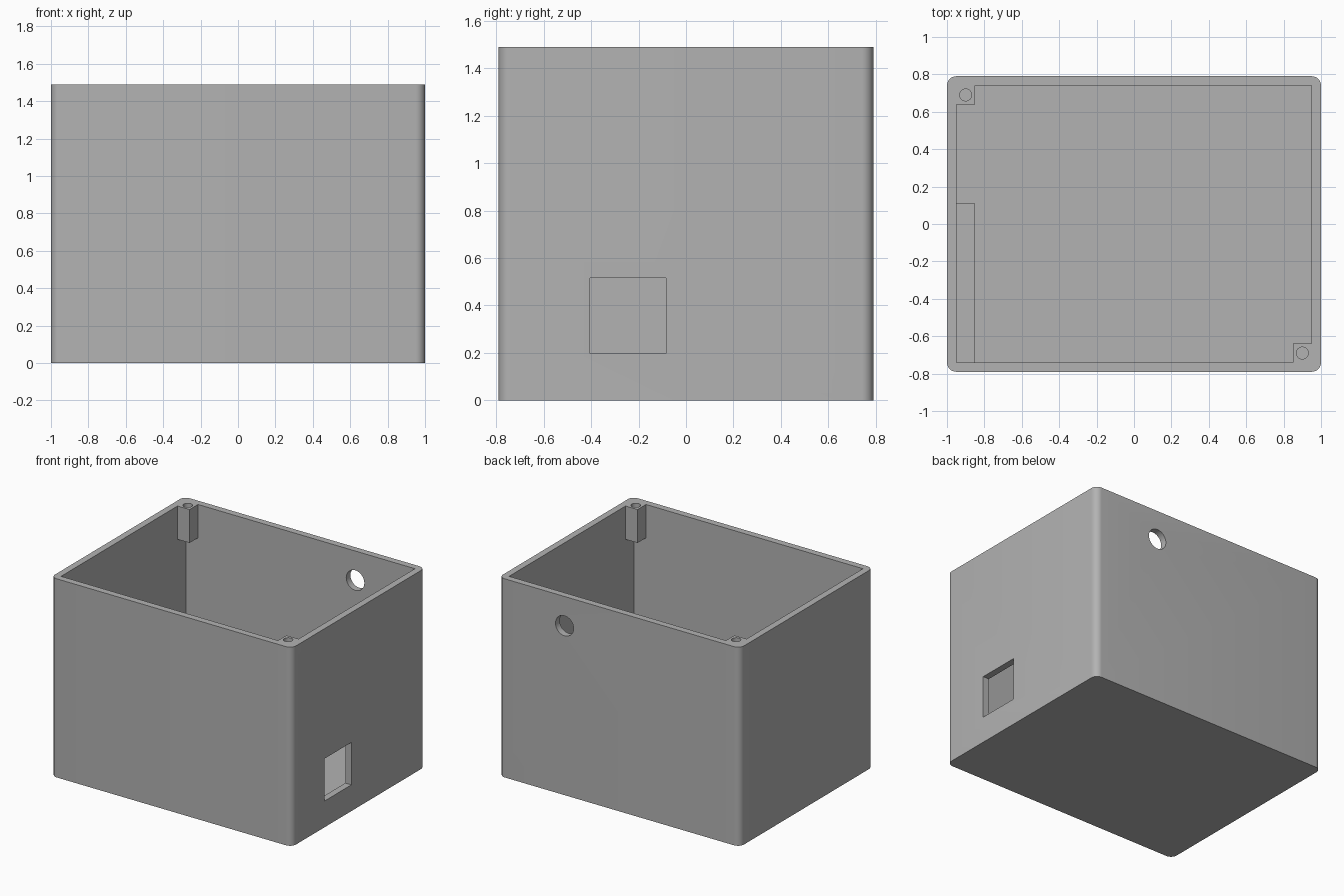
import bpy, bmesh, math

default = bpy.data.objects.get("Cube")
if default:
    bpy.data.objects.remove(default, do_unlink=True)

# Overall sizes
HX, HY, H = 1.0, 0.79, 1.49        # half width, half depth, height
WALL, RADIUS = 0.05, 0.05
IX, IY = HX - WALL, HY - WALL      # inner half sizes
POST, POST_H, LEDGE_H = 0.1, 0.25, 0.15

grey = bpy.data.materials.new("Plain grey")
grey.use_nodes = True
grey.diffuse_color = (0.45, 0.45, 0.45, 1)
grey.node_tree.nodes["Principled BSDF"].inputs["Base Color"].default_value = grey.diffuse_color


def prism(name, outline, z0, z1):
    """Extrude an anticlockwise outline from z0 up to z1."""
    bm = bmesh.new()
    base = bm.faces.new([bm.verts.new((x, y, z0)) for x, y in outline])
    ext = bmesh.ops.extrude_face_region(bm, geom=[base])
    for v in ext["geom"]:
        if isinstance(v, bmesh.types.BMVert):
            v.co.z = z1
    bmesh.ops.recalc_face_normals(bm, faces=bm.faces)
    mesh = bpy.data.meshes.new(name)
    bm.to_mesh(mesh)
    bm.free()
    mesh.materials.append(grey)
    obj = bpy.data.objects.new(name, mesh)
    bpy.context.collection.objects.link(obj)
    return obj


def rectangle(x0, x1, y0, y1):
    return [(x0, y0), (x1, y0), (x1, y1), (x0, y1)]


def circle(cx, cy, r, n=32):
    return [(cx + r * math.cos(math.tau * i / n), cy + r * math.sin(math.tau * i / n))
            for i in range(n)]


def rounded_rectangle(hx, hy, r, steps=8):
    points = []
    for k, (sx, sy) in enumerate([(1, 1), (-1, 1), (-1, -1), (1, -1)]):
        for i in range(steps + 1):
            a = math.pi / 2 * (k + i / steps)
            points.append((sx * (hx - r) + r * math.cos(a), sy * (hy - r) + r * math.sin(a)))
    return points


case = prism("enclosure_case", rounded_rectangle(HX, HY, RADIUS), 0, H)


def cut(cutter):
    cutter.hide_render = True
    mod = case.modifiers.new("cut", "BOOLEAN")
    mod.operation, mod.solver, mod.object = "DIFFERENCE", "EXACT", cutter
    bpy.context.view_layer.objects.active = case
    bpy.ops.object.modifier_apply(modifier=mod.name)
    bpy.data.objects.remove(cutter, do_unlink=True)


# Cavity: main space, floor level beside the ledge, mouth around the screw posts
cut(prism("cavity_cutter", rectangle(-IX, IX, -IY, IY), LEDGE_H, H - POST_H))
ledge_x, ledge_y = -IX + POST, 0.11
cut(prism("floor_cutter", [(ledge_x, -IY), (IX, -IY), (IX, IY), (-IX, IY),
                           (-IX, ledge_y), (ledge_x, ledge_y)], WALL, 0.5))
px, py = IX - POST, IY - POST
cut(prism("mouth_cutter", [(-IX, -IY), (px, -IY), (px, -py), (IX, -py),
                           (IX, IY), (-px, IY), (-px, py), (-IX, py)], 1.0, H + 0.1))

# Screw holes in the two diagonal posts
for s in (1, -1):
    cut(prism("screw_hole_cutter", circle(s * 0.9, -s * 0.69, 0.032), 1.1, H + 0.1))

# Square side window
cut(prism("window_cutter", rectangle(IX - 0.05, HX + 0.05, -0.405, -0.085), 0.197, 0.515))

# Round cable hole in the back wall
hole = prism("cable_hole_cutter", circle(0, 0, 0.075, 48), -0.1, 0.1)
hole.rotation_euler.x = math.pi / 2
hole.location = (0.455, IY + WALL / 2, 1.27)
bpy.context.view_layer.update()
cut(hole)

# Smooth round corners, sharp edges elsewhere
bpy.ops.object.select_all(action="DESELECT")
case.select_set(True)
bpy.context.view_layer.objects.active = case
bpy.ops.object.shade_smooth_by_angle(angle=math.radians(30))
